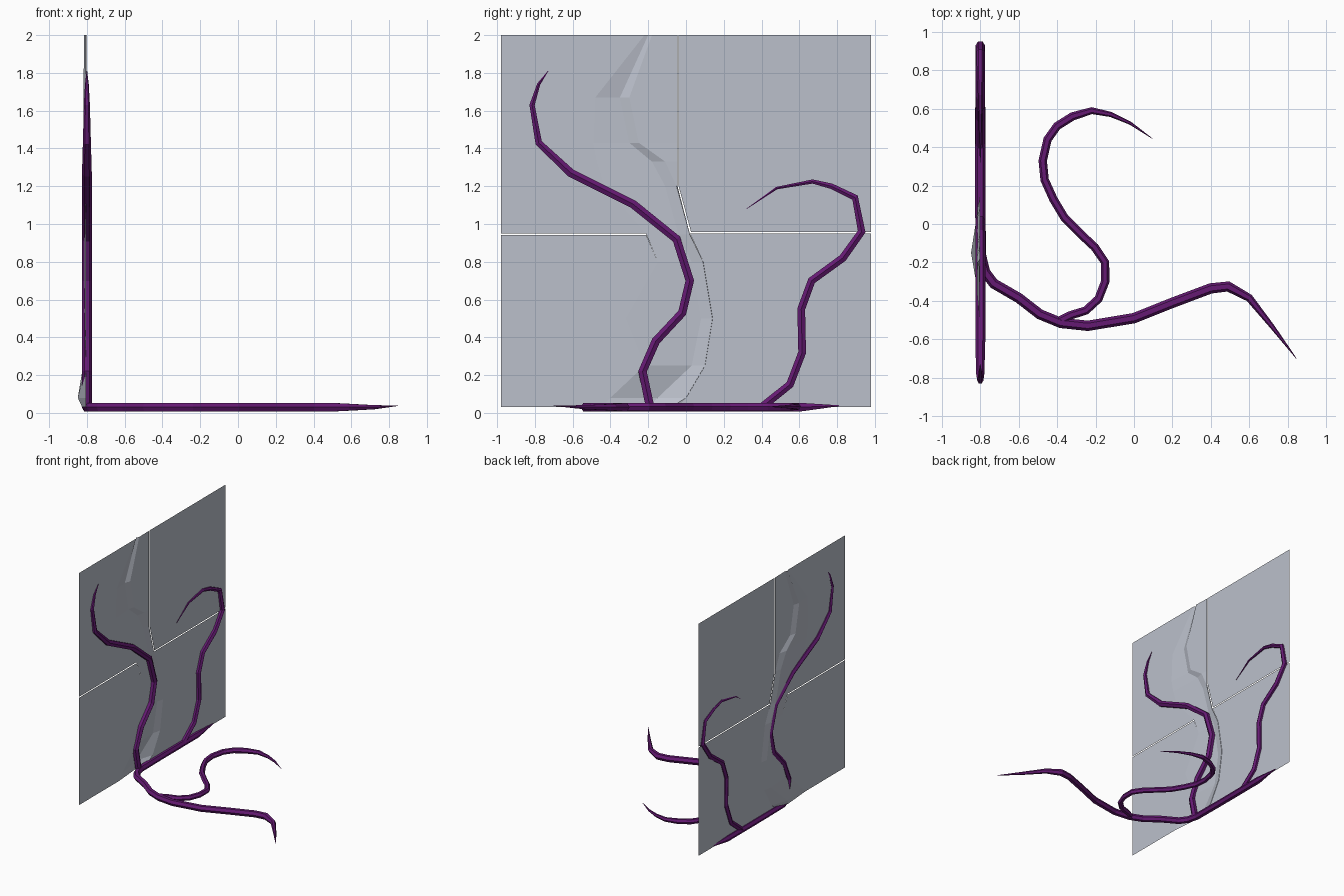
import bpy, bmesh

if "Cube" in bpy.data.objects:
    bpy.data.objects.remove(bpy.data.objects["Cube"])

grey = bpy.data.materials.new("wall_grey")
grey.diffuse_color = (0.50, 0.53, 0.60, 1)
grey.use_nodes = True
grey.node_tree.nodes["Principled BSDF"].inputs["Base Color"].default_value = grey.diffuse_color
purple = bpy.data.materials.new("vine_purple")
purple.diffuse_color = (0.13, 0.01, 0.17, 1)
purple.use_nodes = True
purple.node_tree.nodes["Principled BSDF"].inputs["Base Color"].default_value = purple.diffuse_color


def vine(name, pts, r, tip=3, start=1.0):
    """Six-sided tube along pts, tapering to a point over the last few points."""
    cu = bpy.data.curves.new(name, 'CURVE')
    cu.dimensions = '3D'
    cu.bevel_depth = r
    cu.bevel_resolution = 1
    cu.use_fill_caps = True
    sp = cu.splines.new('POLY')
    sp.points.add(len(pts) - 1)
    n = len(pts)
    for i, p in enumerate(pts):
        sp.points[i].co = (*p, 1)
        left = n - 1 - i
        sp.points[i].radius = max(0.06, min(1.0, left / tip) ** 0.7)
    sp.points[0].radius = start
    ob = bpy.data.objects.new(name, cu)
    bpy.context.collection.objects.link(ob)
    bpy.ops.object.select_all(action='DESELECT')
    bpy.context.view_layer.objects.active = ob
    ob.select_set(True)
    bpy.ops.object.convert(target='MESH')
    ob = bpy.context.object
    ob.data.shade_flat()
    ob.data.materials.clear()
    ob.data.materials.append(purple)


# Wall rows: height, left crack edge, groove, right crack edge, groove depth x
X = -0.805
rows = [
    (2.0, -0.22, -0.20, -0.18, -0.815),
    (1.67, -0.48, -0.35, -0.30, -0.818),
    (1.43, -0.49, -0.30, -0.25, -0.818),
    (1.33, -0.47, -0.18, -0.11, -0.818),
    (1.20, -0.43, -0.11, -0.05, -0.815),
    (0.945, -0.21, -0.04, 0.02, -0.815),
    (0.80, -0.15, 0.03, 0.09, -0.815),
    (0.50, -0.32, 0.08, 0.14, -0.815),
    (0.25, -0.22, 0.03, 0.10, -0.82),
    (0.08, -0.40, -0.15, 0.0, -0.848),
    (0.03, -0.45, -0.20, -0.08, -0.825),
]


def panel(name, r0, r1, c0, c1, dy=0.0, dz_top=0.0, dz_bottom=0.0):
    """Sheet of wall between row and column limits, with small gaps at seams."""
    bm = bmesh.new()
    grid = []
    for k in range(r0, r1 + 1):
        z, l, m, r, depth = rows[k]
        seam = max(-0.045, r + 0.001)
        cols = [(-0.98, X), (l, X), (m, depth), (r, X + 0.003),
                (seam, X), (0.98, X)]
        dz = dz_top if k == r0 else dz_bottom if k == r1 else 0
        line = []
        for c in range(c0, c1 + 1):
            y, x = cols[c]
            line.append(bm.verts.new((x, y + (dy if c == c0 else 0), z + dz)))
        grid.append(line)
    for a, b in zip(grid, grid[1:]):
        for i in range(len(a) - 1):
            bm.faces.new((a[i], b[i], b[i + 1], a[i + 1]))
    me = bpy.data.meshes.new(name)
    bm.to_mesh(me)
    bm.free()
    me.materials.append(grey)
    bpy.context.collection.objects.link(bpy.data.objects.new(name, me))


# Cracked wall in panels
panel("wall_upper_left", 0, 5, 0, 1, dz_bottom=0.004)
panel("wall_crack", 0, 10, 1, 4)
panel("wall_upper_right", 0, 5, 4, 5, dy=0.006, dz_bottom=0.012)
panel("wall_lower_left", 5, 10, 0, 1, dz_top=-0.004)
panel("wall_lower_right", 5, 10, 4, 5, dz_top=0.004)

# Floor vines
F = 0.03
main = [(-0.80, 0.81), (-0.80, 0.60), (-0.80, 0.40), (-0.80, 0.1), (-0.797, -0.16),
        (-0.775, -0.25), (-0.73, -0.31), (-0.60, -0.385), (-0.49, -0.47),
        (-0.38, -0.515), (-0.24, -0.53), (0, -0.49), (0.2, -0.41),
        (0.4, -0.335), (0.49, -0.325), (0.6, -0.385), (0.72, -0.535), (0.845, -0.70)]
vine("floor_vine", [(x, y, F + (0.008 if i in (0, 17) else 0))
                    for i, (x, y) in enumerate(main)], 0.027, tip=3, start=0.1)

branch = [(-0.40, -0.51), (-0.33, -0.475), (-0.25, -0.45), (-0.185, -0.39),
          (-0.15, -0.30), (-0.15, -0.20), (-0.205, -0.12), (-0.28, -0.05),
          (-0.36, 0.03), (-0.42, 0.13), (-0.465, 0.23), (-0.475, 0.33),
          (-0.45, 0.44), (-0.40, 0.51), (-0.32, 0.56), (-0.22, 0.59),
          (-0.12, 0.57), (-0.02, 0.525), (0.095, 0.445)]
vine("floor_vine_branch", [(x, y, F + 0.003) for x, y in branch], 0.022, tip=4)

# Climbing vines, half sunk into the wall
left = [(-0.19, 0.03), (-0.23, 0.22), (-0.16, 0.38), (-0.02, 0.53), (0.02, 0.70),
        (-0.05, 0.92), (-0.28, 1.105), (-0.61, 1.27), (-0.78, 1.43),
        (-0.815, 1.63), (-0.78, 1.74), (-0.73, 1.81)]
vine("wall_vine_left", [(-0.80, y, z) for y, z in left], 0.026, tip=4)

right = [(0.40, 0.03), (0.55, 0.15), (0.615, 0.32), (0.61, 0.55), (0.665, 0.70),
         (0.83, 0.82), (0.93, 0.96), (0.895, 1.14), (0.77, 1.20), (0.67, 1.225),
         (0.48, 1.19), (0.32, 1.08)]
vine("wall_vine_right", [(-0.80, y, z) for y, z in right], 0.024, tip=5)
